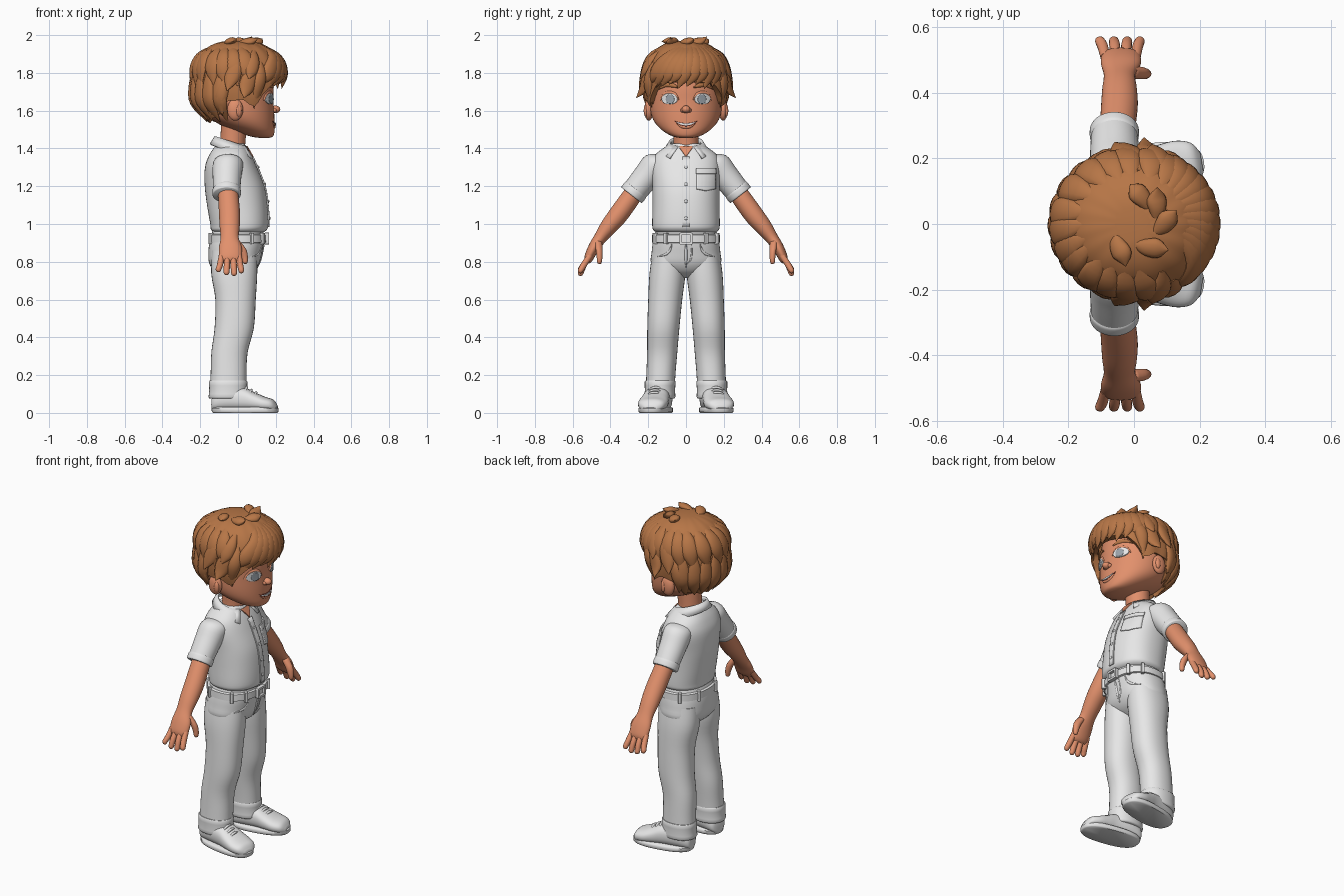
import bpy, bmesh, math, random
from mathutils import Vector
from mathutils.bvhtree import BVHTree

if "Cube" in bpy.data.objects:
    bpy.data.objects.remove(bpy.data.objects["Cube"])

random.seed(4)
X, Y = Vector((1, 0, 0)), Vector((0, 1, 0))


def material(name, rgb):
    m = bpy.data.materials.new(name)
    m.diffuse_color = (*rgb, 1)
    m.use_nodes = True
    m.node_tree.nodes["Principled BSDF"].inputs["Base Color"].default_value = m.diffuse_color
    return m


CLOTH = material("pale grey cloth", (0.8, 0.8, 0.8))
SKIN = material("warm skin", (0.76, 0.28, 0.15))
HAIR = material("chestnut hair", (0.47, 0.18, 0.062))
IRIS = material("grey iris", (0.33, 0.37, 0.41))
MOUTH = material("dark mouth", (0.22, 0.05, 0.035))


def make(name, verts, faces, mat, mirror=False, solid=0, fix=True):
    me = bpy.data.meshes.new(name)
    me.from_pydata([tuple(v) for v in verts], [], faces)
    if fix:
        bm = bmesh.new()
        bm.from_mesh(me)
        bmesh.ops.recalc_face_normals(bm, faces=bm.faces)
        bm.to_mesh(me)
        bm.free()
    me.materials.append(mat)
    ob = bpy.data.objects.new(name, me)
    bpy.context.collection.objects.link(ob)
    if solid:
        s = ob.modifiers.new("thickness", 'SOLIDIFY')
        s.thickness, s.offset = solid, 0
    if mirror:
        ob.modifiers.new("mirror", 'MIRROR').use_axis = (False, True, False)
    return ob


def loft(name, mat, rings, u=X, v=Y, hint=None, power=2, n=32, steps=4, mirror=False):
    """Smooth skin through rings (x, y, z, ru, rv); hint = outward direction for bent paths."""
    pts = []
    for i in range(len(rings) - 1):
        a, b, c, d = (rings[min(max(i + k, 0), len(rings) - 1)] for k in (-1, 0, 1, 2))
        for s in range(steps):
            t = s / steps
            pts.append([0.5 * (2 * q + (r - p) * t + (2 * p - 5 * q + 4 * r - w) * t * t
                               + (3 * q - p - 3 * r + w) * t ** 3) for p, q, r, w in zip(a, b, c, d)])
    pts.append(list(rings[-1]))
    verts, faces = [], []
    for i, p in enumerate(pts):
        if hint is not None:
            tan = Vector(pts[min(i + 1, len(pts) - 1)][:3]) - Vector(pts[max(i - 1, 0)][:3])
            v = tan.cross(hint).normalized()
            u = v.cross(tan).normalized()
        for k in range(n):
            c, s = math.cos(k * math.tau / n), math.sin(k * math.tau / n)
            c, s = (math.copysign(abs(q) ** (2 / power), q) for q in (c, s))
            verts.append(Vector(p[:3]) + u * c * max(p[3], .001) + v * s * max(p[4], .001))
    for i in range(len(pts) - 1):
        for k in range(n):
            a, b = i * n + k, i * n + (k + 1) % n
            faces.append((a, b, b + n, a + n))
    faces += [tuple(range(n)), tuple(range(len(verts) - n, len(verts)))]
    return make(name, verts, faces, mat, mirror)


def ball(name, mat, c, r, mirror=False):
    rings = [(c[0], c[1], c[2] - r[2] * math.cos(a), r[0] * math.sin(a), r[1] * math.sin(a))
             for a in (math.pi * k / 12 for k in range(13))]
    return loft(name, mat, rings, steps=1, n=24, mirror=mirror)


def surface(*obs):
    trees = [BVHTree.FromPolygons([v.co for v in o.data.vertices], [p.vertices for p in o.data.polygons]) for o in obs]
    return lambda y, z: max(h[0].x for h in (t.ray_cast(Vector((1, y, z)), -X) for t in trees) if h[0])


def plate(name, mat, surf, y0, y1, low, high, off=.003, mirror=False, thick=.008, n=14):
    """Thin plate laid on the front of a surface between the heights low(y) and high(y)."""
    verts, faces = [], []
    for i in range(n + 1):
        y = y0 + (y1 - y0) * i / n
        for j in range(n + 1):
            z = low(y) + (high(y) - low(y)) * j / n
            verts.append((surf(y, z) + off, y, z))
    m = n + 1
    for i in range(n):
        for j in range(n):
            faces.append((i * m + j, (i + 1) * m + j, (i + 1) * m + j + 1, i * m + j + 1))
    return make(name, verts, faces, mat, mirror, thick, False)


def cord(name, mat, surf, pts, r, mirror=False, off=0):
    """Thin raised line (seam, brow, lip) through (y, z) points on the front of a surface."""
    rings = [(surf(y, z) + off, y, z, r * .7, r if 0 < i < len(pts) - 1 else r * .3) for i, (y, z) in enumerate(pts)]
    return loft(name, mat, rings, hint=X, n=8, mirror=mirror)


# Head, ears, nose, neck
head = loft("head", SKIN, [(.14, 0, 1.455, .02, .025), (.125, 0, 1.464, .06, .07), (.09, 0, 1.49, .103, .118),
    (.045, 0, 1.53, .148, .16), (.012, 0, 1.58, .18, .184), (0, 0, 1.65, .188, .192), (-.004, 0, 1.72, .192, .19),
    (-.004, 0, 1.8, .18, .178), (0, 0, 1.88, .13, .13), (0, 0, 1.91, .04, .04)], n=48)
face = surface(head)
ball("ear", SKIN, (-.015, .197, 1.605), (.042, .024, .058), True)
ball("ear_lobe_fold", SKIN, (.004, .212, 1.6), (.016, .012, .032), True)
ball("nose", SKIN, (.198, 0, 1.607), (.026, .023, .02))
ball("nostril", SKIN, (.19, .017, 1.602), (.015, .013, .012), True)
loft("neck", SKIN, [(-.03, 0, 1.34, .07, .075), (-.028, 0, 1.42, .066, .066), (-.02, 0, 1.53, .07, .07)])

# Eyes, brows, mouth
arc = lambda c, w, h: (lambda y: 1.66 + h * math.sqrt(max(0, 1 - ((y - c) / w) ** 2)))
plate("eye_white", CLOTH, face, .044, .128, arc(.086, .042, -.026), arc(.086, .042, .032), .003, True)
plate("iris", IRIS, face, .06, .106, arc(.083, .023, -.024), arc(.083, .023, .026), .005, True)
cord("upper_eyelid", SKIN, face, [(.038, 1.656), (.058, 1.686), (.086, 1.696), (.114, 1.686), (.134, 1.656)], .009, True)
cord("eyebrow", HAIR, face, [(.04, 1.722), (.07, 1.734), (.105, 1.735), (.142, 1.715)], .011, True)
smile = lambda z, k: (lambda y: z + k * y * y)
plate("mouth_opening", MOUTH, face, -.06, .06, smile(1.517, 7.5), smile(1.535, 3), .001)
plate("teeth", CLOTH, face, -.048, .048, smile(1.522, 6.2), smile(1.533, 2.8), .004)
cord("lower_lip", SKIN, face, [(-.05, 1.534), (-.025, 1.518), (0, 1.513), (.025, 1.518), (.05, 1.534)], .008)


# Hair cap: every column runs from its own hairline height up to the crown
def scalp(az, z, k=1.0):
    a = math.radians(az)
    w = max(0, 1 - abs((z - 1.74) / .232) ** 2.5) ** .4
    return Vector((.246 * w * math.cos(a) * k, .222 * w * math.sin(a) * k, 1.74 + (z - 1.74) * k))


def hairline(az):
    keys = [(0, 1.755), (42, 1.745), (58, 1.68), (66, 1.625), (74, 1.63), (84, 1.66), (104, 1.65), (122, 1.57), (181, 1.535)]
    a = abs((az + 180) % 360 - 180)
    for (a0, z0), (a1, z1) in zip(keys, keys[1:]):
        if a <= a1:
            return z0 + (z1 - z0) * (a - a0) / (a1 - a0)


N, M = 96, 18
verts, faces = [], []
for i in range(N):
    az = i * 360 / N
    zl = hairline(az)
    verts.append(scalp(az, zl, .84))
    for j in range(M):
        t = j / M
        ridge = 1 + .012 * math.sin(math.radians(az * 15) + 3 * t) * (1 - t)
        verts.append(scalp(az, zl + (1.971 - zl) * math.sin(t * math.pi / 2), ridge))
W = M + 1
for i in range(N):
    a, b = i * W, (i + 1) % N * W
    faces += [(a + j, b + j, b + j + 1, a + j + 1) for j in range(M)]
faces.append(tuple(i * W + M for i in range(N)))
make("hair_cap", verts, faces, HAIR)


# Hair locks: tapered clumps through (azimuth, height, lift) points
def lock(pts, w=.045, thick=.02):
    shape = [(.3, .3), (.9, .9), (1, 1), (.03, .04)]
    p = [scalp(*q) for q in pts]
    out = (p[1] + p[2] - 2 * Vector((0, 0, 1.74))).normalized()
    loft("hair_lock", HAIR, [(*c, thick * s[0], w * s[1]) for c, s in zip(p, shape)], hint=out, n=12)


for tip in range(-58, 60, 13):   # fringe swept to one side
    root = tip * .55 + 14
    lock([(root, 1.95, .97), (root * .7 + tip * .3, 1.88, 1.0), (root * .25 + tip * .75, 1.8, 1.0),
          (tip - 6, 1.715 + .012 * (tip % 3), .96)], .042, .022)
for s in (-1, 1):                # temples, sideburns and side flicks
    lock([(s * 58, 1.86, .98), (s * 60, 1.8, 1.0), (s * 64, 1.73, 1.0), (s * 67, 1.61, .98)], .034)
    lock([(s * 70, 1.88, .98), (s * 74, 1.8, 1.0), (s * 80, 1.72, 1.03), (s * 84, 1.68, 1.21)], .04)
    lock([(s * 86, 1.92, .98), (s * 92, 1.85, 1.0), (s * 98, 1.77, 1.03), (s * 102, 1.71, 1.15)], .04)
    lock([(s * 100, 1.8, .98), (s * 108, 1.73, 1.0), (s * 113, 1.66, 1.01), (s * 112, 1.585, 1.06)], .036)
    lock([(s * 62, 1.92, .98), (s * 68, 1.87, 1.0), (s * 74, 1.81, 1.03), (s * 78, 1.765, 1.12)], .036)
for az in range(118, 250, 16):   # nape
    lock([(az, 1.82, .98), (az, 1.73, .99), (az, 1.64, 1.0), (az + 5, 1.545, 1.02)], .04)
for k in range(14):              # mid layer
    az = 65 + k * 17 + random.uniform(-5, 5)
    lock([(az - 6, 1.94, .97), (az - 3, 1.89, .99), (az, 1.82, 1.0), (az + 4, 1.73, 1.02)], .044)
for az, z, k in ((95, 1.955, 1.1), (60, 1.955, 1.17), (-40, 1.955, 1.12), (-100, 1.95, 1.08), (20, 1.955, 1.12)):   # crown tufts
    lock([(az - 50, 1.968, .96), (az - 25, 1.965, 1.0), (az - 8, 1.96, 1.04), (az, z, k)], .03, .018)

# Shirt body, collar, sleeves
shirt = loft("shirt", CLOTH, [(.003, 0, .955, .13, .155), (.005, 0, .97, .148, .174), (.007, 0, 1.0, .154, .179),
    (-.004, 0, 1.1, .16, .177), (-.018, 0, 1.2, .158, .178), (-.037, 0, 1.3, .138, .184), (-.041, 0, 1.36, .114, .168),
    (-.04, 0, 1.4, .09, .122), (-.036, 0, 1.425, .07, .08)], power=2.3, n=48)
chest = surface(shirt)
plate("neck_opening", SKIN, chest, -.035, .035, lambda y: 1.355 + abs(y) * 1.4, lambda y: 1.41, .003)
verts, C = [], 32
for i in range(C + 1):
    for lo, r0, z0, dz in ((38, .11, 1.42, .08), (28, .084, 1.462, .058)):
        a = math.radians(lo + (360 - 2 * lo) * i / C)
        f = (1 + math.cos(a)) / 2
        r = r0 + (.036 * f * f if lo == 38 else 0)
        verts.append((-.034 + r * math.cos(a), r * math.sin(a), z0 - dz * f))
make("collar", verts, [(2 * i, 2 * i + 2, 2 * i + 3, 2 * i + 1) for i in range(C)], CLOTH, solid=.014)
plate("button_placket", CLOTH, chest, -.018, .018, lambda y: .985, lambda y: 1.355, .003)
for z in (1.03, 1.12, 1.21, 1.3):
    ball("button", CLOTH, (chest(0, z) + .007, 0, z), (.005, .009, .009))
plate("chest_pocket", CLOTH, chest, .056, .155, lambda y: 1.175 + .2 * abs(y - .105), lambda y: 1.29, .003)
plate("pocket_flap", CLOTH, chest, .053, .158, lambda y: 1.265, lambda y: 1.292, .007)
SIDE = Vector((0, .79, .61))
loft("sleeve", CLOTH, [(-.05, .09, 1.34, .06, .045), (-.053, .15, 1.318, .08, .076), (-.058, .21, 1.25, .076, .072),
    (-.06, .284, 1.158, .07, .066)], v=SIDE, mirror=True)
loft("sleeve_hem", CLOTH, [(-.06, .264, 1.184, .071, .067), (-.06, .27, 1.177, .075, .07), (-.06, .285, 1.157, .075, .07),
    (-.06, .289, 1.152, .07, .066)], v=SIDE, mirror=True)

# Arms and hands
loft("arm", SKIN, [(-.055, .25, 1.2, .052, .05), (-.045, .35, 1.06, .056, .052), (-.044, .41, .985, .053, .045),
    (-.044, .455, .925, .048, .034), (-.04, .49, .872, .061, .03), (-.04, .516, .82, .058, .025),
    (-.04, .525, .8, .045, .015)], v=SIDE, mirror=True)
for x, fan, drop in ((-.087, -.016, .02), (-.056, -.005, .004), (-.025, .004, 0), (.005, .012, .014)):
    loft("finger", SKIN, [(x, .507, .835, .015, .016), (x + fan * .5, .54, .785, .0165, .017),
        (x + fan, .557, .742 + drop, .0155, .015), (x + fan, .562, .73 + drop, .011, .01),
        (x + fan, .564, .726 + drop, .003, .003)], v=Vector((0, .92, .38)), n=14, mirror=True)
loft("thumb", SKIN, [(-.01, .463, .91, .02, .02), (.022, .46, .865, .022, .02), (.036, .458, .82, .017, .016),
    (.038, .46, .795, .012, .012), (.038, .461, .788, .003, .003)], v=Vector((0, .95, .3)), n=14, mirror=True)

# Trousers, belt, seams
hips = loft("trouser_hips", CLOTH, [(0, 0, .965, .135, .16), (-.006, 0, .91, .145, .174), (-.014, 0, .85, .142, .182),
    (-.02, 0, .79, .132, .184), (-.02, 0, .745, .1, .13), (-.02, 0, .715, .05, .06)], power=2.3, n=48)
leg = loft("trouser_leg", CLOTH, [(-.018, .09, .86, .12, .085), (-.02, .098, .74, .122, .095), (-.013, .11, .6, .107, .09),
    (-.02, .12, .45, .104, .085), (-.045, .126, .32, .096, .08), (-.05, .133, .2, .095, .077), (-.052, .138, .09, .098, .077)],
    power=2.2, mirror=True)
trousers = surface(hips, leg)
loft("trouser_cuff", CLOTH, [(-.052, .137, .17, .094, .075), (-.052, .137, .165, .102, .082), (-.052, .138, .12, .1, .08),
    (-.052, .138, .085, .104, .082), (-.052, .138, .075, .097, .075)], power=2.2, steps=2, mirror=True)
loft("belt", CLOTH, [(-.003, 0, .9, .146, .174), (-.003, 0, .903, .152, .181), (-.003, 0, .942, .151, .179),
    (-.003, 0, .946, .142, .17)], power=2.3, n=48, steps=1)
for y, z, ry, rz in ((0, .948, .035, .006), (0, .898, .035, .006), (.03, .923, .006, .028), (-.03, .923, .006, .028)):
    loft("buckle_bar", CLOTH, [(.142, y, z, ry, rz), (.164, y, z, ry, rz)], u=Y, v=Vector((0, 0, 1)), power=6, steps=1)
for a in (35, 62, 118, 155):
    c, s = math.cos(math.radians(a)), math.sin(math.radians(a))
    loft("belt_loop", CLOTH, [(.157 * c, .185 * s, .893, .012, .009), (.157 * c, .185 * s, .953, .012, .009)],
         u=Vector((c, s, 0)), v=Vector((-s, c, 0)), power=5, n=16, steps=1, mirror=True)
cord("front_pocket_seam", CLOTH, trousers, [(.075, .895), (.085, .86), (.11, .838), (.15, .828)], .006, True)
cord("fly_seam", CLOTH, trousers, [(.0, .9), (.0, .86), (.0, .81), (.0, .77)], .007)
cord("fly_stitch", CLOTH, trousers, [(.03, .895), (.03, .85), (.024, .81), (.004, .785)], .004)

# Shoes, turned slightly outwards
A = math.radians(10)
U, V = Vector((math.cos(A), math.sin(A), 0)), Vector((-math.sin(A), math.cos(A), 0))
loft("shoe_sole", CLOTH, [(.038, .16, 0, .172, .078), (.038, .16, .006, .178, .083), (.038, .16, .024, .178, .083),
    (.038, .16, .03, .17, .076)], u=U, v=V, power=2.5, steps=1, n=40, mirror=True)
shoe = loft("shoe_upper", CLOTH, [(x, .158 + .18 * (x - .04), .01 + h / 2, w, h / 2) for x, w, h in
    ((-.138, .02, .05), (-.125, .052, .09), (-.06, .068, .13), (.03, .07, .125), (.085, .076, .1), (.14, .079, .076),
     (.185, .064, .06), (.207, .03, .03))], u=V, v=Vector((0, 0, 1)), power=2.4, mirror=True)
for x, z in ((.045, .134), (.07, .12), (.095, .107)):
    cy = .158 + .18 * (x - .04)
    loft("shoe_lace", CLOTH, [(x - .008, cy - .042, z - .018, .005, .005), (x, cy - .015, z - .001, .007, .007),
        (x, cy + .015, z - .001, .007, .007), (x - .008, cy + .042, z - .018, .005, .005)], hint=Vector((0, 0, 1)), n=8, mirror=True)

# Smooth shading with crisp edges
for ob in bpy.context.collection.objects:
    ob.select_set(True)
    bpy.context.view_layer.objects.active = ob
bpy.ops.object.shade_smooth_by_angle(angle=math.radians(50))
